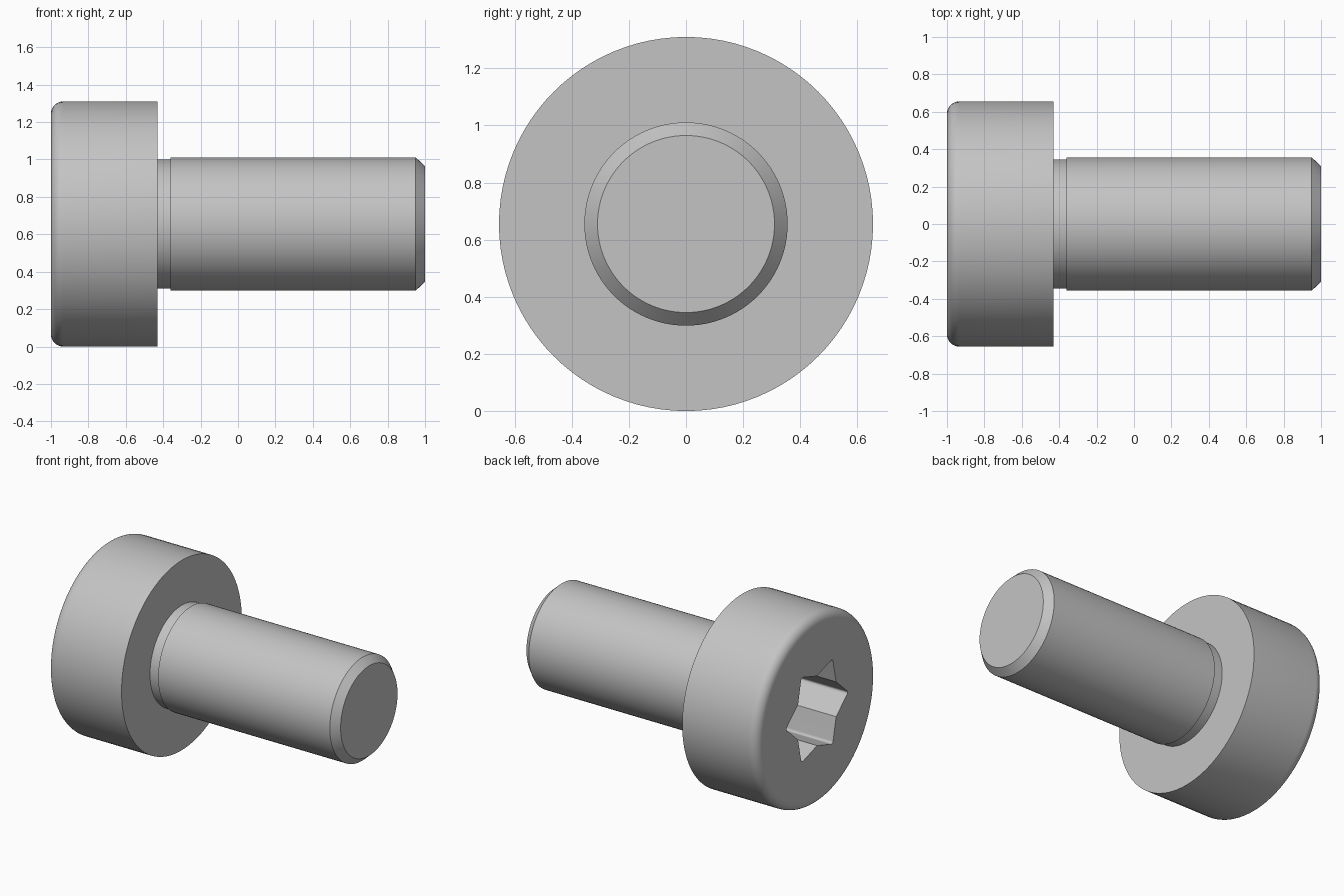
import bpy
import bmesh
from math import sin, cos, pi, radians
from mathutils import Vector

cube = bpy.data.objects.get("Cube")
if cube:
    bpy.data.objects.remove(cube, do_unlink=True)

SIDES = 96           # points around every cross-section
LOBES = 6
AXIS_Z = 0.655       # height of the screw's centre line

steel = bpy.data.materials.new("grey_steel")
steel.use_nodes = True
GREY = (0.55, 0.55, 0.55, 1)
steel.diffuse_color = GREY
steel.node_tree.nodes["Principled BSDF"].inputs["Base Color"].default_value = GREY


def polar(r, a):
    return Vector((r * cos(a), r * sin(a)))


def circle(r):
    return [polar(r, 2 * pi * j / SIDES) for j in range(SIDES)]


def star(outer, inner):
    """Six-lobed outline with slightly rounded tips."""
    per_lobe = SIDES // LOBES
    half = per_lobe // 2 - 1
    step = 2 * pi / LOBES
    points = []
    for k in range(LOBES):
        a = k * step
        tip = polar(outer, a)
        start = tip.lerp(polar(inner, a - step / 2), 0.12)
        end = tip.lerp(polar(inner, a + step / 2), 0.12)
        for i in range(2 * half + 1):
            t = i / (2 * half)
            points.append(start.lerp(tip, t).lerp(tip.lerp(end, t), t))
        points.append(polar(inner, a + step / 2))
    # Start the loop on the first tip so it lines up with the circles
    return points[half:] + points[:half]


def skin(name, sections, cap_start=False, cap_end=False):
    """Join (x, outline) sections along the screw axis into one surface."""
    bm = bmesh.new()
    rings = [[bm.verts.new((x, p.x, p.y + AXIS_Z)) for p in outline]
             for x, outline in sections]
    for a, b in zip(rings, rings[1:]):
        for j in range(SIDES):
            n = (j + 1) % SIDES
            bm.faces.new((a[j], a[n], b[n], b[j]))
    if cap_start:
        bm.faces.new(rings[0][::-1])
    if cap_end:
        bm.faces.new(rings[-1])
    bm.normal_update()
    mesh = bpy.data.meshes.new(name)
    bm.to_mesh(mesh)
    bm.free()
    obj = bpy.data.objects.new(name, mesh)
    bpy.context.collection.objects.link(obj)
    mesh.materials.append(steel)
    bpy.ops.object.select_all(action='DESELECT')
    obj.select_set(True)
    bpy.context.view_layer.objects.active = obj
    bpy.ops.object.shade_smooth_by_angle(angle=radians(30))
    # Faces square to the axis stay flat
    for f in mesh.polygons:
        if abs(f.normal.x) > 0.999:
            f.use_smooth = False
    return obj


# Head: star socket, flat face, rounded rim, side wall and underside
HEAD_R, FILLET, NECK_R = 0.655, 0.065, 0.345
HEAD_BACK = -0.43
socket = star(0.34, 0.24)
rim = [(-1 + FILLET * (1 - cos(t)), circle(HEAD_R - FILLET * (1 - sin(t))))
       for t in (pi / 2 * i / 8 for i in range(9))]
skin("socket_head",
     [(-0.64, socket), (-1, socket)] + rim
     + [(HEAD_BACK, circle(HEAD_R)), (HEAD_BACK, circle(NECK_R))],
     cap_start=True)

# Shank: narrow neck, full-width body and chamfered end
skin("shank",
     [(x, circle(r)) for x, r in ((HEAD_BACK, NECK_R), (-0.36, NECK_R),
                                  (-0.36, 0.356), (0.95, 0.356), (1, 0.31))],
     cap_end=True)
